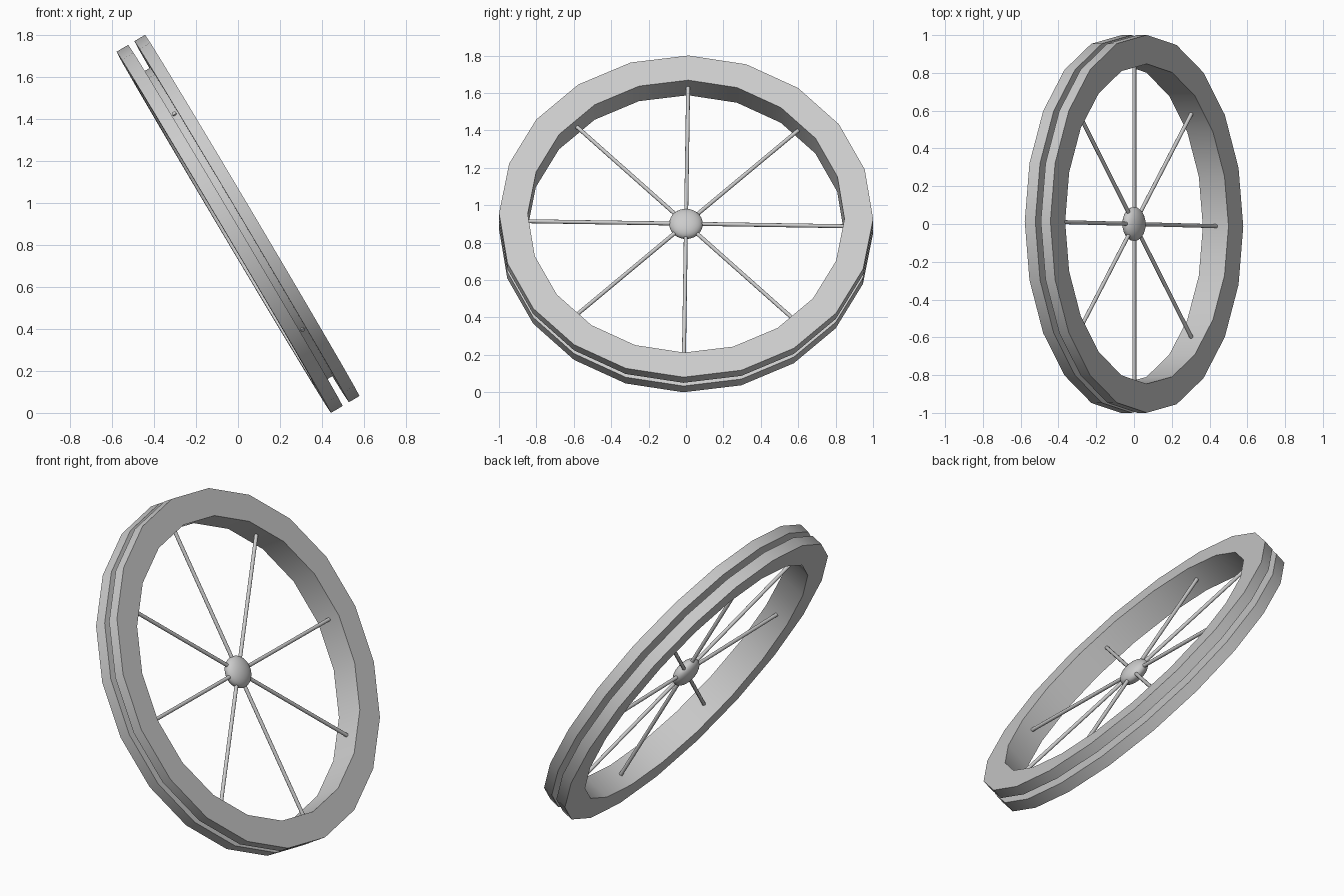
import bpy, bmesh
from math import cos, sin, pi, radians
from mathutils import Matrix, Vector

if "Cube" in bpy.data.objects:
    bpy.data.objects.remove(bpy.data.objects["Cube"])

# Wheel frame: local z is the axle, local x points down the lean
WHEEL = (Matrix.Translation((0, 0, 0.9))
         @ Matrix.Rotation(radians(-0.9), 4, 'X')
         @ Matrix.Rotation(radians(59.3), 4, 'Y'))
SIDES = 20


def finish(name, bm, local=Matrix.Identity(4)):
    bmesh.ops.transform(bm, matrix=WHEEL @ local, verts=bm.verts)
    bmesh.ops.recalc_face_normals(bm, faces=bm.faces)
    mesh = bpy.data.meshes.new(name)
    bm.to_mesh(mesh)
    bm.free()
    ob = bpy.data.objects.new(name, mesh)
    bpy.context.collection.objects.link(ob)
    bpy.ops.object.select_all(action='DESELECT')
    ob.select_set(True)
    bpy.context.view_layer.objects.active = ob
    bpy.ops.object.shade_smooth_by_angle(angle=radians(35))
    return ob


# Rim: closed (radius, axial) profile with a deep outer groove
half, g0, g1 = 0.079, -0.014, 0.020
profile = [(0.847, -half), (1.0, -half), (1.0, g0), (0.853, g0),
           (0.853, g1), (1.0, g1), (1.0, half), (0.847, half)]
bm = bmesh.new()
rings = [[bm.verts.new((r * cos(2 * pi * i / SIDES), r * sin(2 * pi * i / SIDES), z))
          for r, z in profile] for i in range(SIDES)]
n = len(profile)
for i in range(SIDES):
    a, b = rings[i], rings[(i + 1) % SIDES]
    for j in range(n):
        k = (j + 1) % n
        bm.faces.new((a[j], b[j], b[k], a[k]))
finish("rim", bm)

# Hub: flattened ball
bm = bmesh.new()
bmesh.ops.create_uvsphere(bm, u_segments=32, v_segments=16, radius=1)
finish("hub", bm, Matrix.Diagonal((0.09, 0.09, 0.048, 1)))

# Spokes: eight thin rods from the hub into the rim
for i in range(8):
    bm = bmesh.new()
    bmesh.ops.create_cone(bm, cap_ends=True, segments=12, radius1=0.0105,
                          radius2=0.0105, depth=0.83)
    local = (Matrix.Rotation(i * pi / 4, 4, 'Z')
             @ Matrix.Translation((0.435, 0, 0.002))
             @ Matrix.Rotation(pi / 2, 4, 'Y'))
    finish(f"spoke_{i + 1}", bm, local)
